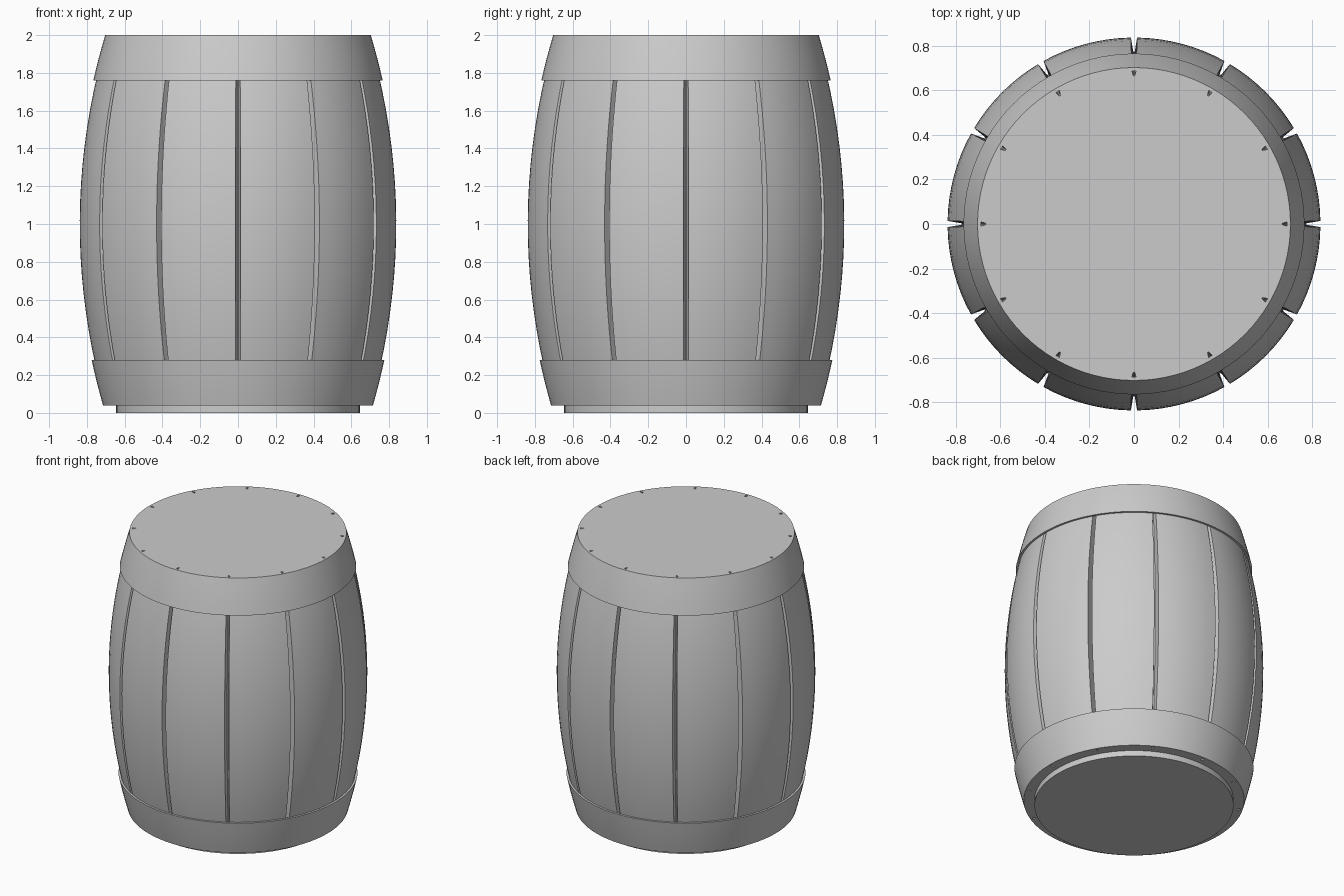
import bpy, bmesh
from math import cos, sin, pi, radians

if "Cube" in bpy.data.objects:
    bpy.data.objects.remove(bpy.data.objects["Cube"])

STAVES, ARC = 12, 8


def bulge(z):
    return 0.838 - 0.149 * (z - 1) ** 2


def finish(name, rings, cap=True):
    """Skin a stack of closed rings; cap the ends or join last ring to first."""
    bm = bmesh.new()
    loops = [[bm.verts.new(p) for p in ring] for ring in rings]
    pairs = list(zip(loops, loops[1:]))
    if cap:
        bm.faces.new(loops[0])
        bm.faces.new(loops[-1])
    else:
        pairs.append((loops[-1], loops[0]))
    for a, b in pairs:
        n = len(a)
        for i in range(n):
            j = (i + 1) % n
            bm.faces.new((a[i], a[j], b[j], b[i]))
    bmesh.ops.recalc_face_normals(bm, faces=bm.faces[:])
    me = bpy.data.meshes.new(name)
    bm.to_mesh(me)
    bm.free()
    ob = bpy.data.objects.new(name, me)
    bpy.context.collection.objects.link(ob)
    bpy.context.view_layer.objects.active = ob
    ob.select_set(True)
    bpy.ops.object.shade_smooth_by_angle(angle=radians(30))
    ob.select_set(False)
    return ob


def circle(r, z, n=STAVES * ARC):
    return [(r * cos(2 * pi * i / n), r * sin(2 * pi * i / n), z) for i in range(n)]


def stave_ring(z):
    """Cross-section of the bulged body with a V groove between staves."""
    r = bulge(z)
    k = 1 - (z - 1) ** 2
    floor = r - (0.024 + 0.041 * k)
    half = (0.010 + 0.004 * k) / r
    step = 2 * pi / STAVES
    pts = []
    for s in range(STAVES):
        a = s * step
        polar = [(floor, a - 0.004), (floor, a + 0.004)]
        polar += [(r, a + half + (step - 2 * half) * i / ARC) for i in range(ARC + 1)]
        pts += [(q * cos(t), q * sin(t), z) for q, t in polar]
    return pts


def hoop(name, z0, z1):
    zs = [z0 + (z1 - z0) * i / 4 for i in range(5)]
    outer = [circle(bulge(z) + 0.014, z) for z in zs]
    inner = [circle(bulge(z) - 0.002, z) for z in reversed(zs)]
    return finish(name, outer + inner, cap=False)


# Grooved stave body
finish("barrel_staves", [stave_ring(0.04 + 1.96 * i / 20) for i in range(21)])

# Wide hoops at both ends
hoop("top_hoop", 1.76, 2.0)
hoop("bottom_hoop", 0.04, 0.28)

# Recessed foot disc under the barrel
finish("base_disc", [circle(0.645, 0.0), circle(0.645, 0.05)])
